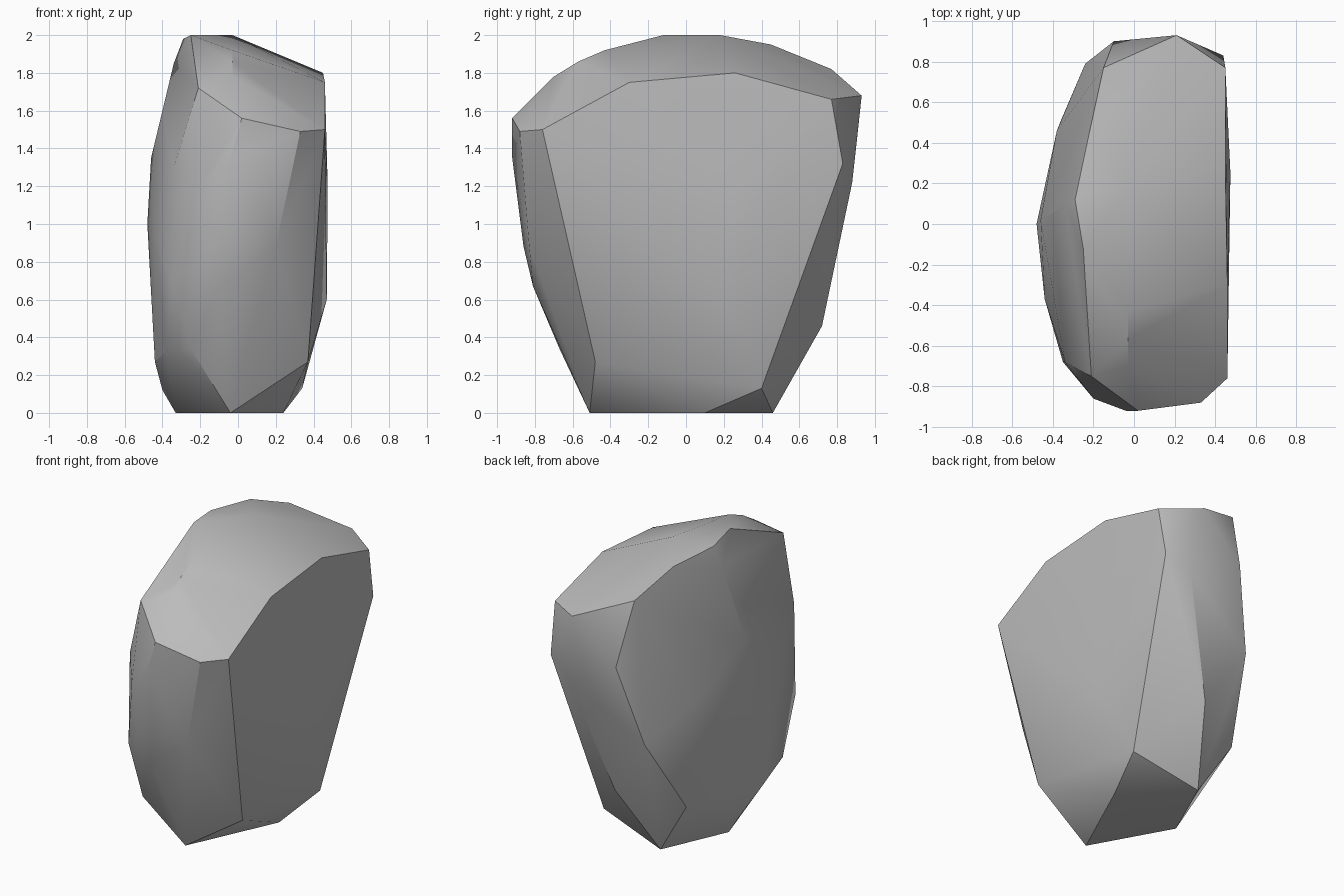
import bpy
import bmesh
from math import radians

default_cube = bpy.data.objects.get("Cube")
if default_cube:
    bpy.data.objects.remove(default_cube, do_unlink=True)


def make_material(name, colour):
    material = bpy.data.materials.new(name)
    material.use_nodes = True
    material.diffuse_color = colour
    shader = material.node_tree.nodes["Principled BSDF"]
    shader.inputs["Base Color"].default_value = colour
    shader.inputs["Roughness"].default_value = 0.9
    return material


def hull_object(name, outlines, material):
    """Wrap a convex skin round the corner points of all outlines."""
    bm = bmesh.new()
    for outline in outlines:
        for corner in outline:
            bm.verts.new(corner)
    result = bmesh.ops.convex_hull(bm, input=bm.verts)
    inside = {item for key in ("geom_interior", "geom_unused") for item in result[key]}
    loose = [item for item in inside if isinstance(item, bmesh.types.BMVert)]
    bmesh.ops.delete(bm, geom=loose, context="VERTS")
    bmesh.ops.recalc_face_normals(bm, faces=bm.faces)
    mesh = bpy.data.meshes.new(name)
    bm.to_mesh(mesh)
    bm.free()
    mesh.materials.append(material)
    obj = bpy.data.objects.new(name, mesh)
    bpy.context.collection.objects.link(obj)
    return obj


# Sloping crown: high ridge on one side, falling towards the flat side
crown_ridge = [
    (-.21, -.75, 1.72), (-.25, -.12, 2), (-.29, .12, 1.98),
    (-.22, .45, 1.95), (-.15, .77, 1.82), (.21, .93, 1.68),
]
crown_middle = [(-.03, -.7, 1.78), (-.03, -.57, 1.86), (-.03, -.43, 1.92), (-.03, .18, 2)]
crown_low_edge = [
    (.45, .77, 1.66), (.45, .26, 1.8), (.46, -.3, 1.75),
    (.46, -.76, 1.5), (.33, -.88, 1.49), (.02, -.92, 1.56),
]

# Broad, almost flat side
flat_side = [
    (.44, .83, 1.32), (.475, .25, 1.2), (.47, .2, .6),
    (.34, .4, .13), (.37, -.48, .27),
]

# Bulging opposite side
bulging_side = [
    (-.34, .1, 1.85), (-.4, .05, 1.6), (-.46, .02, 1.35), (-.48, 0, 1),
    (-.44, -.37, .95), (-.44, -.2, .27), (-.4, 0, .12), (-.38, .46, 1.05),
]

# Narrow front and back ends
front_end = [
    (-.04, -.92, 1.35), (.2, -.83, .88), (-.1, -.86, .88), (-.2, -.86, 1.2),
    (-.34, -.68, 1.3), (-.35, -.68, .68), (-.1, -.81, .67),
    (-.25, -.67, .34), (-.38, -.5, .33),
]
back_end = [
    (-.1, .9, 1.4), (.28, .88, 1.22), (-.24, .79, .87),
    (.03, .72, .46), (-.36, .51, .37),
]

# Small resting face
base = [(-.04, -.51, 0), (.24, .1, 0), (-.13, .46, 0), (-.33, .01, 0)]

stone = make_material("stone grey", (0.5, 0.5, 0.5, 1))
boulder = hull_object(
    "boulder",
    [crown_ridge, crown_middle, crown_low_edge, flat_side,
     bulging_side, front_end, back_end, base],
    stone,
)

# Soft faces with crisp ridges
bpy.ops.object.select_all(action="DESELECT")
boulder.select_set(True)
bpy.context.view_layer.objects.active = boulder
bpy.ops.object.shade_smooth_by_angle(angle=radians(30))
